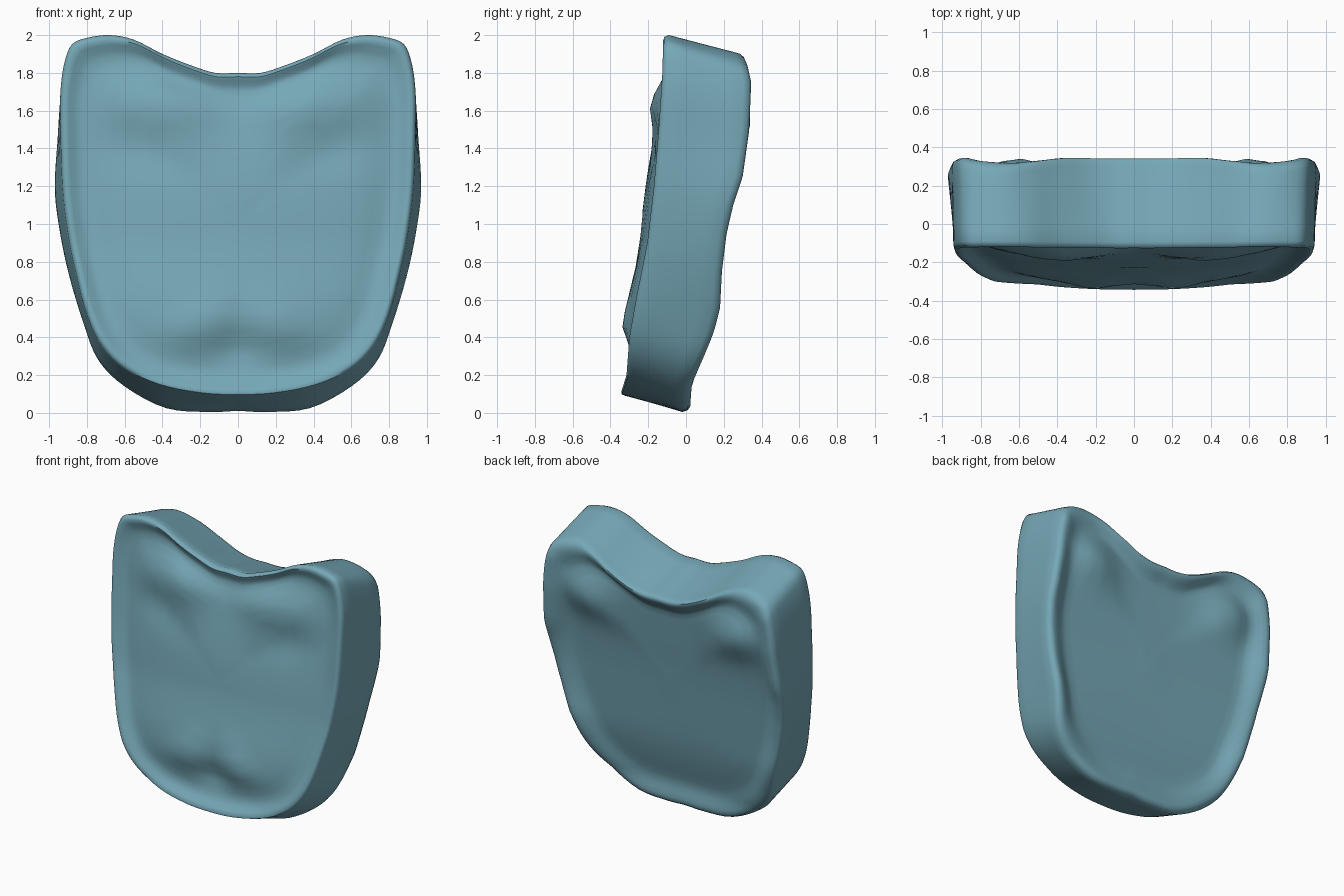
import bpy, bmesh, math

if "Cube" in bpy.data.objects:
    bpy.data.objects.remove(bpy.data.objects["Cube"])

# Half outlines (x, z) from top middle round to bottom middle
FRONT = [(0, 1.80), (.12, 1.80), (.25, 1.84), (.4, 1.90), (.55, 1.975), (.68, 2.0), (.8, 1.985),
         (.88, 1.95), (.92, 1.85), (.94, 1.7), (.94, 1.5), (.93, 1.2), (.9, .95), (.86, .75),
         (.8, .52), (.72, .35), (.6, .23), (.42, .145), (.2, .1), (0, .09)]
BACK = [(0, 1.69), (.12, 1.69), (.25, 1.72), (.4, 1.79), (.55, 1.87), (.68, 1.91), (.8, 1.89),
        (.89, 1.83), (.925, 1.73), (.945, 1.6), (.955, 1.45), (.97, 1.2), (.95, 1.0), (.9, .75),
        (.82, .48), (.74, .28), (.6, .14), (.38, .025), (.15, .005), (0, .01)]
# Rim depth by height (z, y)
FRONT_Y = [(.09, -.35), (.2, -.315), (.4, -.30), (.6, -.265), (.9, -.205), (1.2, -.17),
           (1.5, -.145), (1.8, -.125), (2, -.12)]
BACK_Y = [(0, .02), (.15, .03), (.3, .095), (.42, .145), (.55, .18), (.75, .19), (.95, .215),
          (1.1, .25), (1.25, .30), (1.5, .335), (1.75, .345), (1.84, .325), (1.92, .29)]
# Sunken back panel depth by height
BACK_PANEL_Y = [(.1, -.01), (.2, .015), (.35, .065), (.5, .105), (.75, .14), (1.0, .175),
                (1.3, .225), (1.6, .27), (1.9, .29)]
CENTRE = (0, 1.0)
SUB = 4


def lookup(table, t):
    if t <= table[0][0]:
        return table[0][1]
    for (a, ya), (b, yb) in zip(table, table[1:]):
        if t <= b:
            return ya + (yb - ya) * (t - a) / (b - a)
    return table[-1][1]


def soft_lookup(table, t):
    """Average nearby heights so the depth changes without kinks."""
    return sum(lookup(table, t + d) for d in (-.06, -.03, 0, .03, .06)) / 5


def smooth_loop(half):
    """Mirror a half outline and round it with a Catmull-Rom curve."""
    pts = half + [(-x, z) for x, z in half[-2:0:-1]]
    n, out = len(pts), []
    for i in range(n):
        p = [pts[(i + k) % n] for k in (-1, 0, 1, 2)]
        for j in range(SUB):
            t = j / SUB
            out.append(tuple(.5 * (2 * b + (c - a) * t + (2 * a - 5 * b + 4 * c - d) * t * t
                                   + (3 * b - a - 3 * c + d) * t ** 3) for a, b, c, d in zip(*p)))
    return out


def bump(x, z, cx, cz, rx, rz):
    return math.exp(-((abs(x) - cx) / rx) ** 2 - ((z - cz) / rz) ** 2)


def front_relief(x, z):
    """Soft swellings on the front panel (negative is outward)."""
    return (-.045 * bump(x, z, .35, 1.63, .28, .13) + .03 * bump(x, z, .48, 1.4, .2, .13)
            - .015 * bump(x, z, 0, 1.1, .25, .3) - .035 * bump(x, z, .2, .47, .16, .09)
            - .015 * bump(x, z, 0, .6, .4, .12) + .04 * bump(x, z, 0, .34, .14, .08))


def back_relief(x, z):
    return .08 * bump(x, z, .6, 1.52, .2, .16)


# Panel sections: scale of the outline, offset from rim depth
FRONT_SECTION = [(.1, -.03), (.25, -.03), (.4, -.027), (.52, -.02), (.62, -.01), (.7, 0), (.77, .014),
                 (.83, .03), (.88, .035), (.92, .025), (.95, .008), (.975, 0), (.992, .008), (1, .03)]
BACK_SECTION = [(1, -.04), (.99, -.012), (.97, 0), (.945, 0), (.915, 0), (.88, 0), (.84, 0), (.8, 0),
                (.74, 0), (.66, 0), (.55, 0), (.42, 0), (.25, 0), (.1, 0)]


def panel_rings(loop, rim, panel, section, relief):
    """Concentric rings easing from the rim depth to the panel depth."""
    rings = []
    for s, off in section:
        fade = min(1, max(0, (.96 - s) / .16))
        fade = fade * fade * (3 - 2 * fade)
        ring = []
        for px, pz in loop:
            x, z = px * s, CENTRE[1] + (pz - CENTRE[1]) * s
            y = lookup(rim, z) * (1 - fade) + fade * (soft_lookup(panel, z) + relief(x, z))
            ring.append((x, y + off, z))
        rings.append(ring)
    return rings


front = panel_rings(smooth_loop(FRONT), FRONT_Y, FRONT_Y, FRONT_SECTION, front_relief)
back = panel_rings(smooth_loop(BACK), BACK_Y, BACK_PANEL_Y, BACK_SECTION, back_relief)

# Side wall between the two rims
wall = [[tuple(a + (b - a) * t for a, b in zip(p, q)) for p, q in zip(front[-1], back[0])]
        for t in (.2, .4, .6, .8)]

bm = bmesh.new()
rings = [[bm.verts.new(p) for p in ring] for ring in front + wall + back]
for a, b in zip(rings, rings[1:]):
    for i in range(len(a)):
        j = (i + 1) % len(a)
        bm.faces.new((a[i], a[j], b[j], b[i]))

# Close the middle of both panels
for ring in (rings[0], rings[-1]):
    y = sum(v.co.y for v in ring) / len(ring)
    mid = bm.verts.new((0, y, CENTRE[1]))
    for i in range(len(ring)):
        bm.faces.new((ring[i], ring[(i + 1) % len(ring)], mid))
bmesh.ops.recalc_face_normals(bm, faces=bm.faces)

mesh = bpy.data.meshes.new("padded_plate")
bm.to_mesh(mesh)
bm.free()
plate = bpy.data.objects.new("padded_plate", mesh)
bpy.context.collection.objects.link(plate)

teal = bpy.data.materials.new("dusty_teal")
teal.diffuse_color = (.18, .39, .47, 1)
teal.use_nodes = True
teal.node_tree.nodes["Principled BSDF"].inputs["Base Color"].default_value = teal.diffuse_color
mesh.materials.append(teal)

bpy.context.view_layer.objects.active = plate
plate.select_set(True)
bpy.ops.object.shade_smooth_by_angle(angle=math.radians(50))
